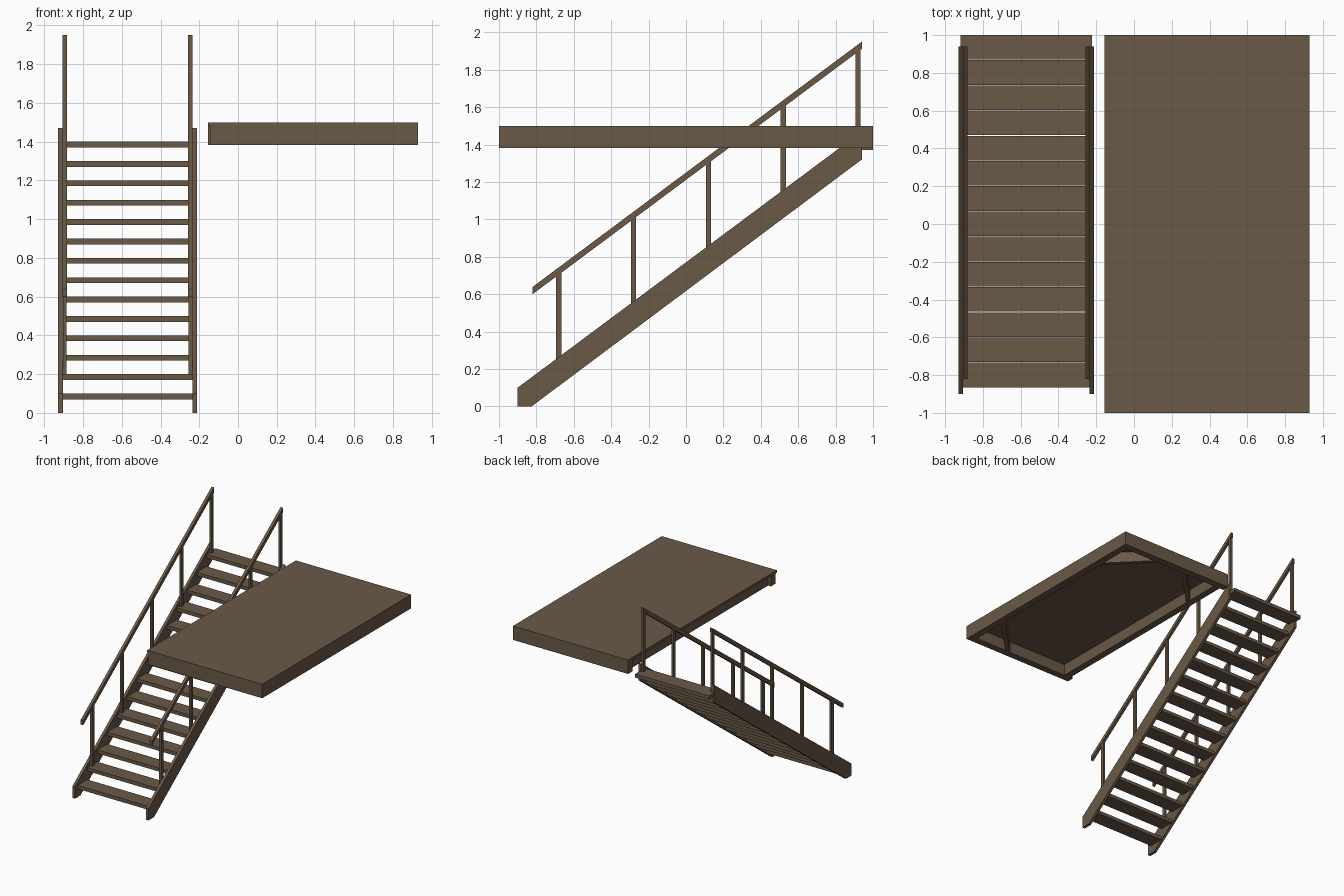
import bpy, bmesh, math
from mathutils import Vector

if "Cube" in bpy.data.objects:
    bpy.data.objects.remove(bpy.data.objects["Cube"])

wood = bpy.data.materials.new("brown_wood")
wood.diffuse_color = (0.145, 0.100, 0.063, 1)
wood.use_nodes = True
wood.node_tree.nodes["Principled BSDF"].inputs["Base Color"].default_value = wood.diffuse_color


def finish(name, bm):
    bmesh.ops.recalc_face_normals(bm, faces=bm.faces)
    me = bpy.data.meshes.new(name)
    bm.to_mesh(me)
    bm.free()
    me.materials.append(wood)
    ob = bpy.data.objects.new(name, me)
    bpy.context.collection.objects.link(ob)
    return ob


def extrude(name, pts, offset):
    """Closed polygon of 3D points pushed along an offset vector."""
    bm = bmesh.new()
    face = bm.faces.new([bm.verts.new(p) for p in pts])
    ext = bmesh.ops.extrude_face_region(bm, geom=[face])
    verts = [g for g in ext["geom"] if isinstance(g, bmesh.types.BMVert)]
    bmesh.ops.translate(bm, verts=verts, vec=Vector(offset))
    return finish(name, bm)


def side_profile(name, yz, x0, x1):
    return extrude(name, [(x0, y, z) for y, z in yz], (x1 - x0, 0, 0))


def box(name, x, y, z):
    return side_profile(name, [(y[0], z[0]), (y[1], z[0]), (y[1], z[1]), (y[0], z[1])], *x)


# Stair: stringers, handrails and posts mirrored about the flight's centre
CX, SLOPE = -0.57, 0.745
for side, s in (("left", -1), ("right", 1)):
    side_profile(side + "_stringer",
                 [(-0.90, 0), (-0.825, 0), (0.94, 1.32), (0.94, 1.47), (-0.90, 0.10)],
                 CX + s * 0.334, CX + s * 0.358)
    side_profile(side + "_handrail",
                 [(-0.82, 0.60), (0.94, 1.911), (0.94, 1.95), (-0.82, 0.639)],
                 CX + s * 0.312, CX + s * 0.336)
    for i in range(5):
        y = -0.68 + 0.4 * i
        mid = SLOPE * y
        box(f"{side}_post_{i + 1}", (CX + s * 0.315, CX + s * 0.334),
            (y - 0.014, y + 0.014), (mid + 0.69, mid + 1.225))

# Treads
for i in range(14):
    y = -0.865 + 0.1335 * i
    box(f"tread_{i + 1}", (CX - 0.348, CX + 0.348), (y, y + 0.1305),
        (0.07 + 0.1 * i, 0.10 + 0.1 * i))

# Landing: deck board on a hollow beam frame
X0, X1, Z0, Z1, T = -0.155, 0.928, 1.382, 1.48, 0.06
box("landing_deck", (X0, X1), (-1, 1), (Z1, 1.50))
box("landing_front_beam", (X0 + 0.013, X1), (-1, -1 + T), (Z0, Z1))
box("landing_back_beam", (X0, X1), (1 - T, 1), (Z0, Z1))
box("landing_right_beam", (X1 - T, X1), (-1 + T, 1 - T), (Z0, Z1))
box("landing_left_beam", (X0 + 0.04, X0 + 0.04 + T), (-1 + T, 1 - T), (Z0, Z1))

# Diagonal corner braces under the landing
LEG, W = 0.30, 0.05
for name, cx, cy, sx, sy in (("back_right", X1 - T, 1 - T, -1, -1),
                             ("front_right", X1 - T, -1 + T, -1, 1),
                             ("back_left", X0 + 0.04 + T, 1 - T, 1, -1)):
    extrude(name + "_brace",
            [(cx + sx * LEG, cy, Z0 + 0.005), (cx + sx * (LEG + W), cy, Z0 + 0.005),
             (cx, cy + sy * (LEG + W), Z0 + 0.005), (cx, cy + sy * LEG, Z0 + 0.005)],
            (0, 0, Z1 - Z0 - 0.005))
